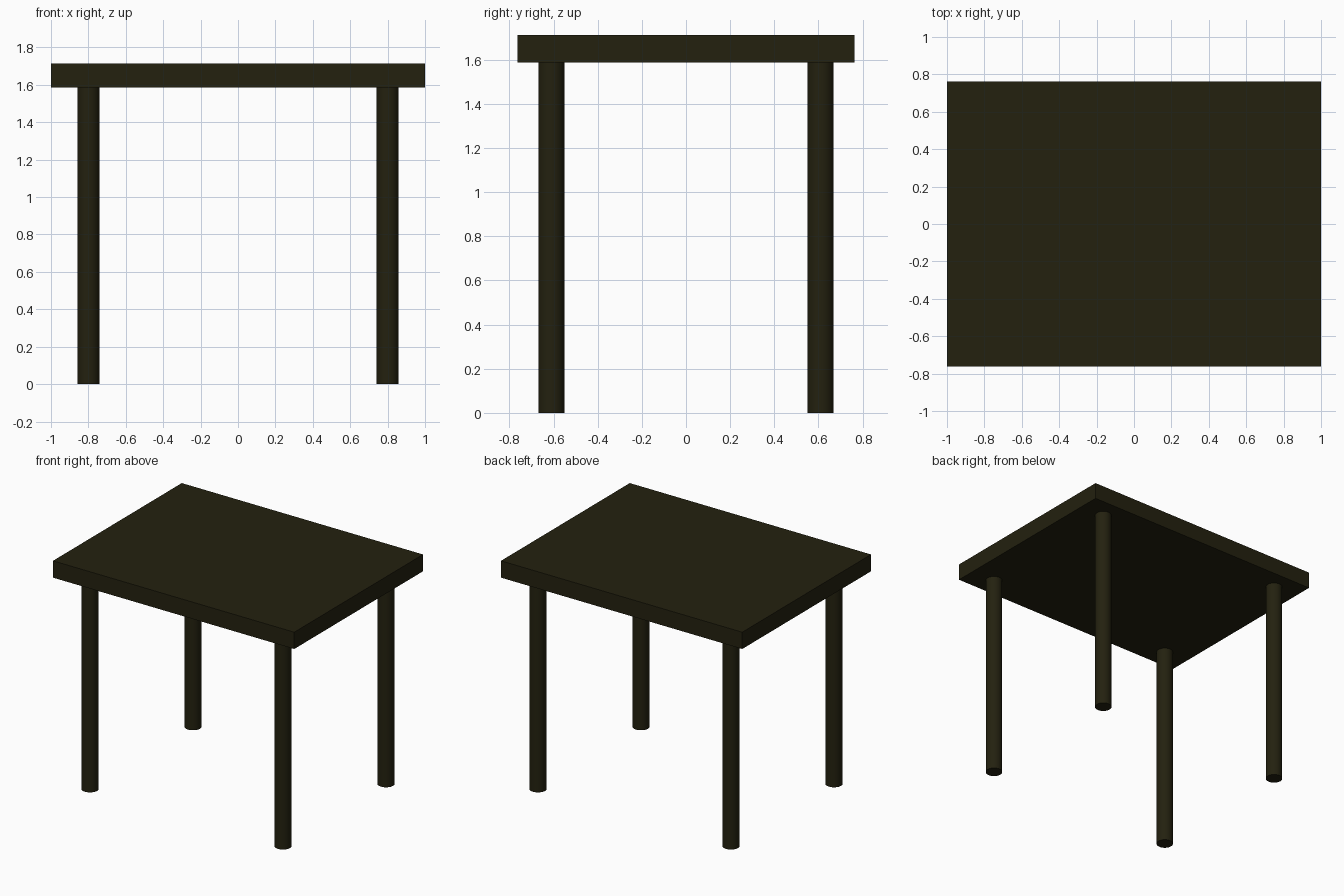
import bpy
import math

if "Cube" in bpy.data.objects:
    bpy.data.objects.remove(bpy.data.objects["Cube"])

TOP_Z, UNDER_Z = 1.713, 1.587
LEG_X, LEG_Y, LEG_R = 0.80, 0.61, 0.059

wood = bpy.data.materials.new("dark_olive_wood")
wood.diffuse_color = (0.017, 0.015, 0.0048, 1.0)
wood.use_nodes = True
wood.node_tree.nodes["Principled BSDF"].inputs["Base Color"].default_value = wood.diffuse_color

# Tabletop slab
bpy.ops.mesh.primitive_cube_add(size=1, location=(0, 0, (TOP_Z + UNDER_Z) / 2))
top = bpy.context.object
top.name = "tabletop"
top.scale = (2.0, 1.525, TOP_Z - UNDER_Z)
bpy.ops.object.transform_apply(location=False, rotation=False, scale=True)
top.data.materials.append(wood)

# Four round legs
for side, sx in (("left", -1), ("right", 1)):
    for end, sy in (("front", -1), ("back", 1)):
        bpy.ops.mesh.primitive_cylinder_add(
            vertices=32, radius=LEG_R, depth=UNDER_Z,
            location=(sx * LEG_X, sy * LEG_Y, UNDER_Z / 2))
        leg = bpy.context.object
        leg.name = f"{end}_{side}_leg"
        leg.data.materials.append(wood)
        bpy.ops.object.shade_smooth_by_angle(angle=math.radians(30))
